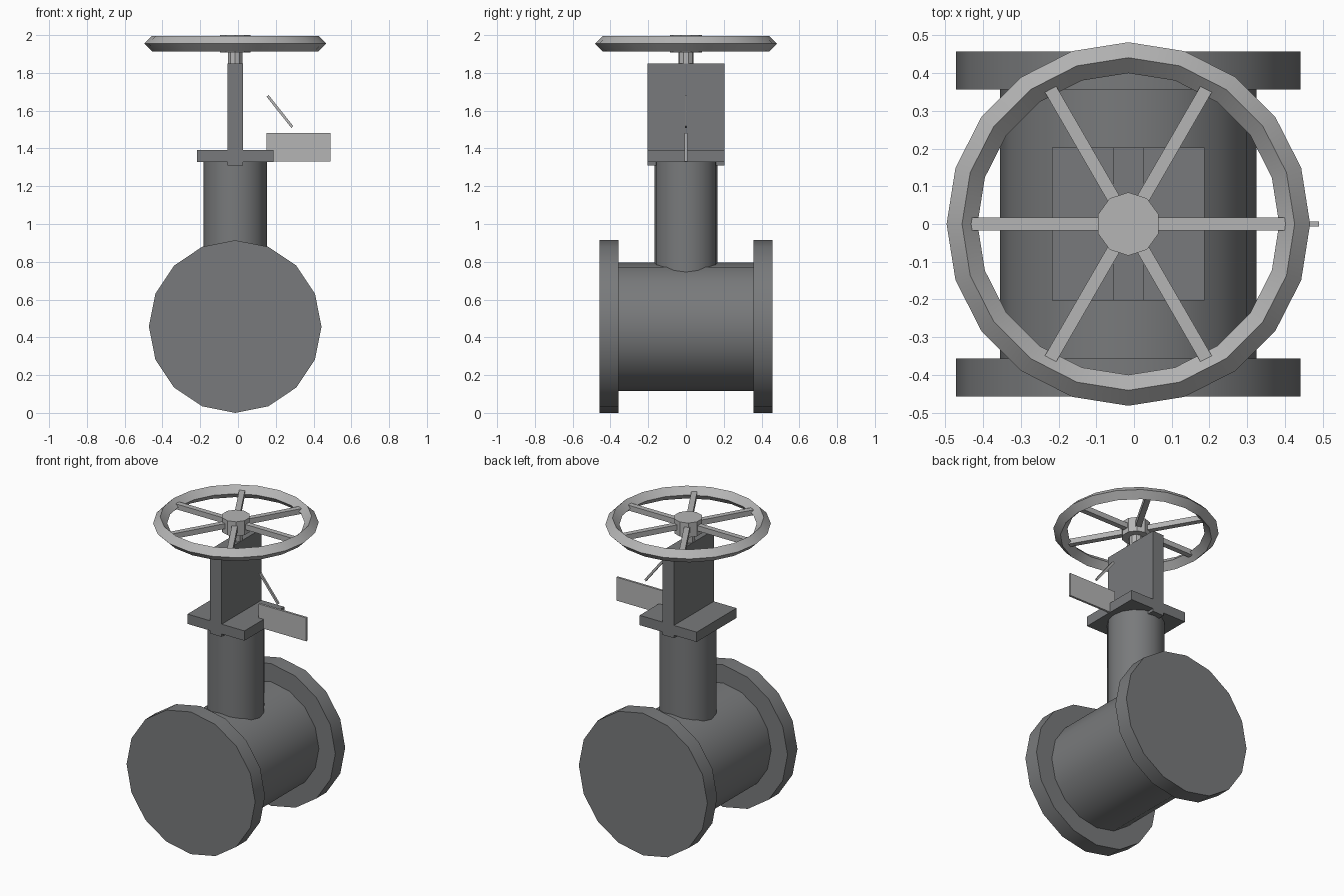
import bpy, math
from mathutils import Vector

if "Cube" in bpy.data.objects:
    bpy.data.objects.remove(bpy.data.objects["Cube"])

CX = -0.015  # valve axis in x


def material(name, r, g, b):
    m = bpy.data.materials.new(name)
    m.diffuse_color = (r, g, b, 1)
    m.use_nodes = True
    m.node_tree.nodes["Principled BSDF"].inputs["Base Color"].default_value = m.diffuse_color
    return m


DARK = material("dark_grey_iron", 0.19, 0.195, 0.2)
LIGHT = material("light_grey_steel", 0.46, 0.46, 0.46)


def finish(name, mat):
    ob = bpy.context.object
    ob.name = name
    ob.data.materials.append(mat)
    bpy.ops.object.transform_apply(location=False, rotation=True, scale=True)
    bpy.ops.object.shade_smooth_by_angle(angle=math.radians(30))
    return ob


def cylinder(name, mat, r, a, b, sides):
    a, b = Vector(a), Vector(b)
    bpy.ops.mesh.primitive_cylinder_add(
        vertices=sides, radius=r, depth=(b - a).length, location=(a + b) / 2,
        rotation=(b - a).to_track_quat('Z', 'Y').to_euler())
    return finish(name, mat)


def box(name, mat, centre, size, rot=(0, 0, 0)):
    bpy.ops.mesh.primitive_cube_add(size=1, location=centre, rotation=rot)
    bpy.context.object.scale = size
    return finish(name, mat)


# pipe body with an end flange on each side
cylinder("pipe_body", DARK, 0.34, (CX, -0.37, 0.457), (CX, 0.37, 0.457), 16)
for side, label in ((-1, "front"), (1, "back")):
    cylinder(label + "_flange", DARK, 0.457, (CX, side * 0.357, 0.457),
             (CX, side * 0.457, 0.457), 16)

# neck, top plate and upright yoke
cylinder("neck", DARK, 0.168, (CX, 0, 0.6), (CX, 0, 1.335), 16)
box("top_plate", DARK, (CX, 0, 1.36), (0.405, 0.405, 0.063))
box("yoke", DARK, (CX, 0, 1.58), (0.082, 0.405, 0.54))

# stem and handwheel
cylinder("stem", LIGHT, 0.041, (CX, 0, 1.8), (CX, 0, 1.95), 10)
cylinder("wheel_hub", LIGHT, 0.084, (CX, 0, 1.907), (CX, 0, 2.0), 10)
bpy.ops.mesh.primitive_torus_add(major_segments=20, minor_segments=4,
                                 major_radius=0.441, minor_radius=0.041,
                                 location=(CX, 0, 1.955))
finish("wheel_rim", LIGHT)
for i in range(6):
    a = i * math.pi / 3
    box("wheel_spoke", LIGHT,
        (CX + 0.225 * math.cos(a), 0.225 * math.sin(a), 1.955),
        (0.385, 0.034, 0.034), (0, 0, a))

# indicator plate and the slanted pointer above it
box("indicator_plate", LIGHT, (0.321, 0, 1.406), (0.338, 0.014, 0.15))
box("pointer", LIGHT, (0.222, 0, 1.596), (0.21, 0.012, 0.014),
    (0, math.atan2(0.17, 0.135), 0))
